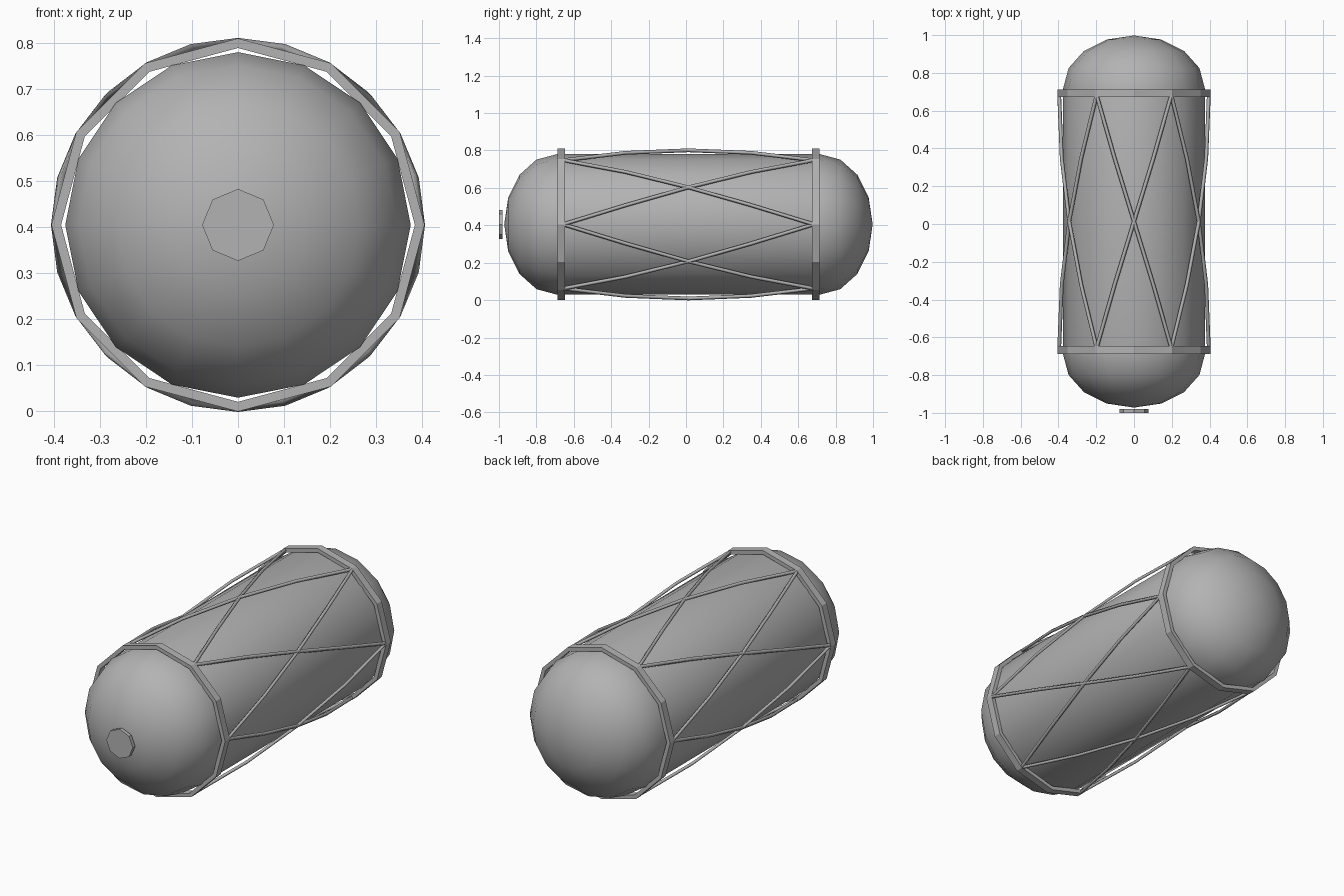
import bpy, bmesh, math
from mathutils import Vector

if "Cube" in bpy.data.objects:
    bpy.data.objects.remove(bpy.data.objects["Cube"])

MID_Y, MID_Z = 0.013, 0.405

grey = bpy.data.materials.new("plain grey")
grey.use_nodes = True
grey.diffuse_color = (0.45, 0.45, 0.45, 1)
grey.node_tree.nodes["Principled BSDF"].inputs["Base Color"].default_value = grey.diffuse_color


def point(radius, angle, y):
    return Vector((radius * math.cos(angle), y, radius * math.sin(angle)))


def lathe(name, profile, sides, closed=False, smooth=False):
    """Turn (radius, y) profile points around the long axis."""
    bm = bmesh.new()
    rings = []
    for r, y in profile:
        if r < 1e-5:
            rings.append([bm.verts.new((0, y, 0))] * sides)
        else:
            rings.append([bm.verts.new(point(r, math.tau * i / sides, y)) for i in range(sides)])
    pairs = list(zip(rings, rings[1:]))
    if closed:
        pairs.append((rings[-1], rings[0]))
    for a, b in pairs:
        for i in range(sides):
            j = (i + 1) % sides
            corners = list(dict.fromkeys((a[i], a[j], b[j], b[i])))
            bm.faces.new(corners)
    bmesh.ops.recalc_face_normals(bm, faces=bm.faces)
    for face in bm.faces:
        face.smooth = smooth
    mesh = bpy.data.meshes.new(name)
    bm.to_mesh(mesh)
    bm.free()
    return add(name, mesh)


def add(name, data):
    obj = bpy.data.objects.new(name, data)
    bpy.context.collection.objects.link(obj)
    obj.location = (0, MID_Y, MID_Z)
    data.materials.append(grey)
    return obj


# Tank body: straight barrel with flattened domes
RADIUS, BARREL, DOME = 0.375, 0.705, 0.28
steps = [math.pi / 8 * i for i in range(5)]
front = [(RADIUS * math.sin(a), -BARREL - DOME * math.cos(a)) for a in steps]
lathe("tank_body", front + [(r, -y) for r, y in reversed(front)], 16, smooth=True)

# Hoops at both ends of the barrel
for name, y in (("front_hoop", -0.68), ("back_hoop", 0.68)):
    lathe(name, [(0.384, y - 0.02), (0.405, y - 0.02), (0.405, y + 0.02), (0.384, y + 0.02)],
          12, closed=True)

# Octagonal valve plate on the front
lathe("front_plate", [(0, -1.013), (0.078, -1.013), (0.078, -0.993), (0, -0.993)], 8)

# Crossing lattice bars, wrapped a sixth of a turn each way
lattice = bpy.data.curves.new("lattice_bars", "CURVE")
lattice.dimensions = "3D"
lattice.bevel_depth = 0.01
lattice.bevel_resolution = 0
lattice.use_fill_caps = True
for start in range(6):
    for way in (1, -1):
        bar = lattice.splines.new("POLY")
        bar.points.add(4)
        for i, p in enumerate(bar.points):
            t = i / 4
            p.co = (*point(0.396, math.pi / 3 * (start + way * t), -0.67 + 1.34 * t), 1)
add("lattice_bars", lattice)
